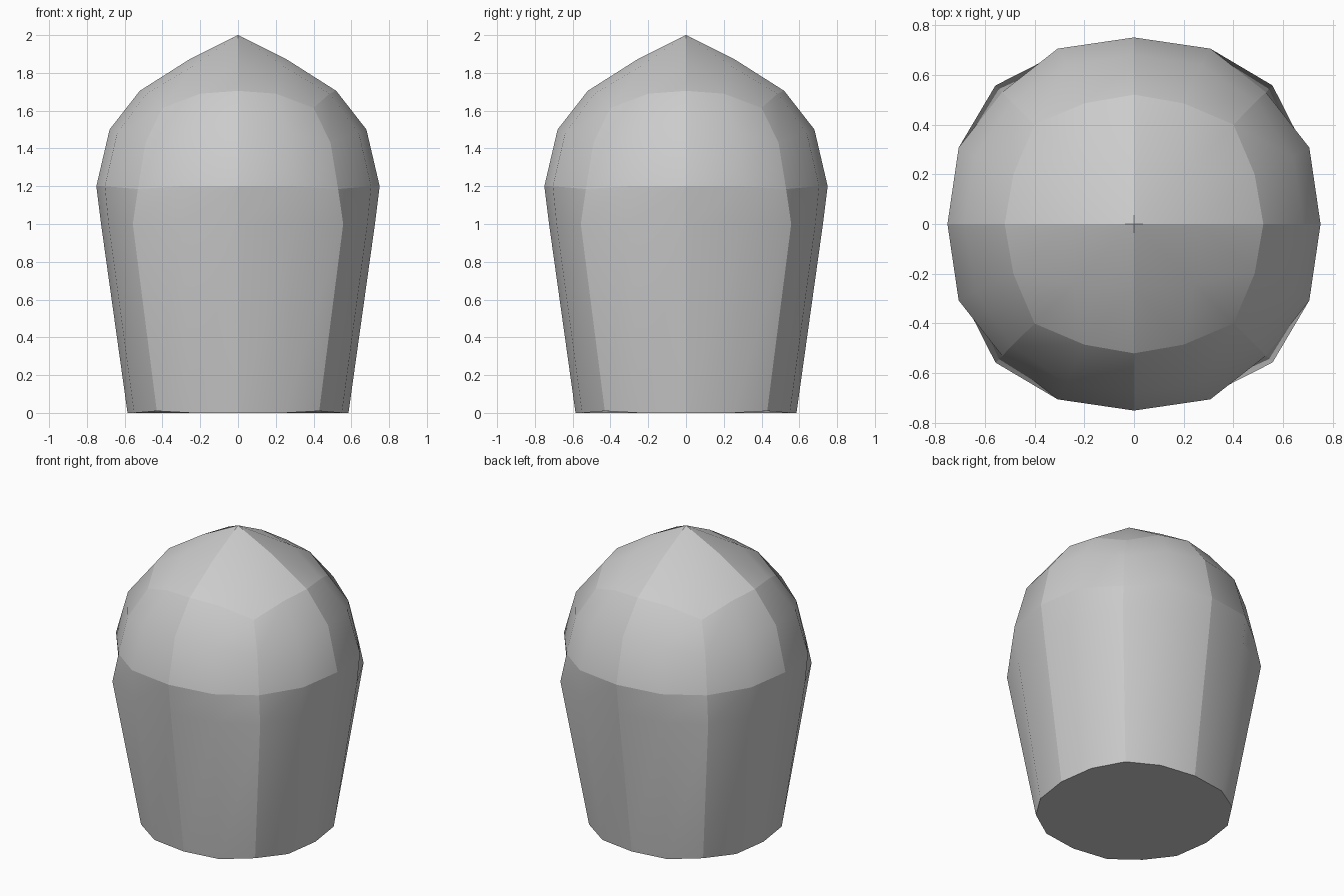
import bpy, bmesh

if "Cube" in bpy.data.objects:
    bpy.data.objects.remove(bpy.data.objects["Cube"])

bm = bmesh.new()

def ring(card, mid, corner):
    """16 points from (radius, z), (small, large, z), (diagonal offset, z)."""
    r, z0 = card
    a, b, z1 = mid
    c, z2 = corner
    quarter = [(r, 0, z0), (b, a, z1), (c, c, z2), (a, b, z1)]
    pts = []
    for _ in range(4):
        pts += quarter
        quarter = [(-y, x, z) for x, y, z in quarter]
    return [bm.verts.new(p) for p in pts]

# Tapered base and rounded shoulder
rings = [
    ring((0.585, 0.0), (0.245, 0.55, 0.0), (0.43, 0.01)),
    ring((0.725, 1.0), (0.305, 0.685, 1.0), (0.557, 1.0)),
    ring((0.75, 1.2), (0.307, 0.705, 1.2), (0.53, 1.185)),
    ring((0.68, 1.5), (0.27, 0.64, 1.48), (0.49, 1.43)),
    ring((0.52, 1.705), (0.2, 0.485, 1.69), (0.4, 1.615)),
]
for lo, hi in zip(rings, rings[1:]):
    for i in range(16):
        j = (i + 1) % 16
        bm.faces.new((lo[i], lo[j], hi[j], hi[i]))
bm.faces.new(rings[0][::-1])

# Pointed cap: a four by four grid fitted inside the top ring
apex = bm.verts.new((0, 0, 2))
inner = []
for x, y in [(1, 0), (1, 1), (0, 1), (-1, 1), (-1, 0), (-1, -1), (0, -1), (1, -1)]:
    s, z = (0.24, 1.835) if x and y else (0.26, 1.87)
    inner.append(bm.verts.new((x * s, y * s, z)))
top = rings[-1]
for q in range(4):
    k, m = 4 * q, 2 * q
    e0, e1, e2 = inner[m], inner[m + 1], inner[(m + 2) % 8]
    bm.faces.new((apex, e0, e1, e2))
    bm.faces.new((e0, top[k], top[k + 1], e1))
    bm.faces.new((e1, top[k + 1], top[k + 2], top[k + 3]))
    bm.faces.new((e2, e1, top[k + 3], top[(k + 4) % 16]))

bmesh.ops.recalc_face_normals(bm, faces=bm.faces)

# Sharp seams between the panels
for f in bm.faces:
    f.smooth = len(f.verts) == 4

def seam(a, b):
    e = bm.edges.get((a, b))
    if e:
        e.smooth = False

for lo, hi in zip(rings, rings[1:]):
    for i in range(0, 16, 2):
        seam(lo[i], hi[i])
for r in (rings[0], rings[2], rings[4]):
    for i in range(16):
        seam(r[i], r[(i + 1) % 16])
for q in range(4):
    seam(apex, inner[2 * q])
    seam(inner[2 * q], top[4 * q])

mesh = bpy.data.meshes.new("domed_body")
bm.to_mesh(mesh)
bm.free()
obj = bpy.data.objects.new("domed_body", mesh)
bpy.context.collection.objects.link(obj)
